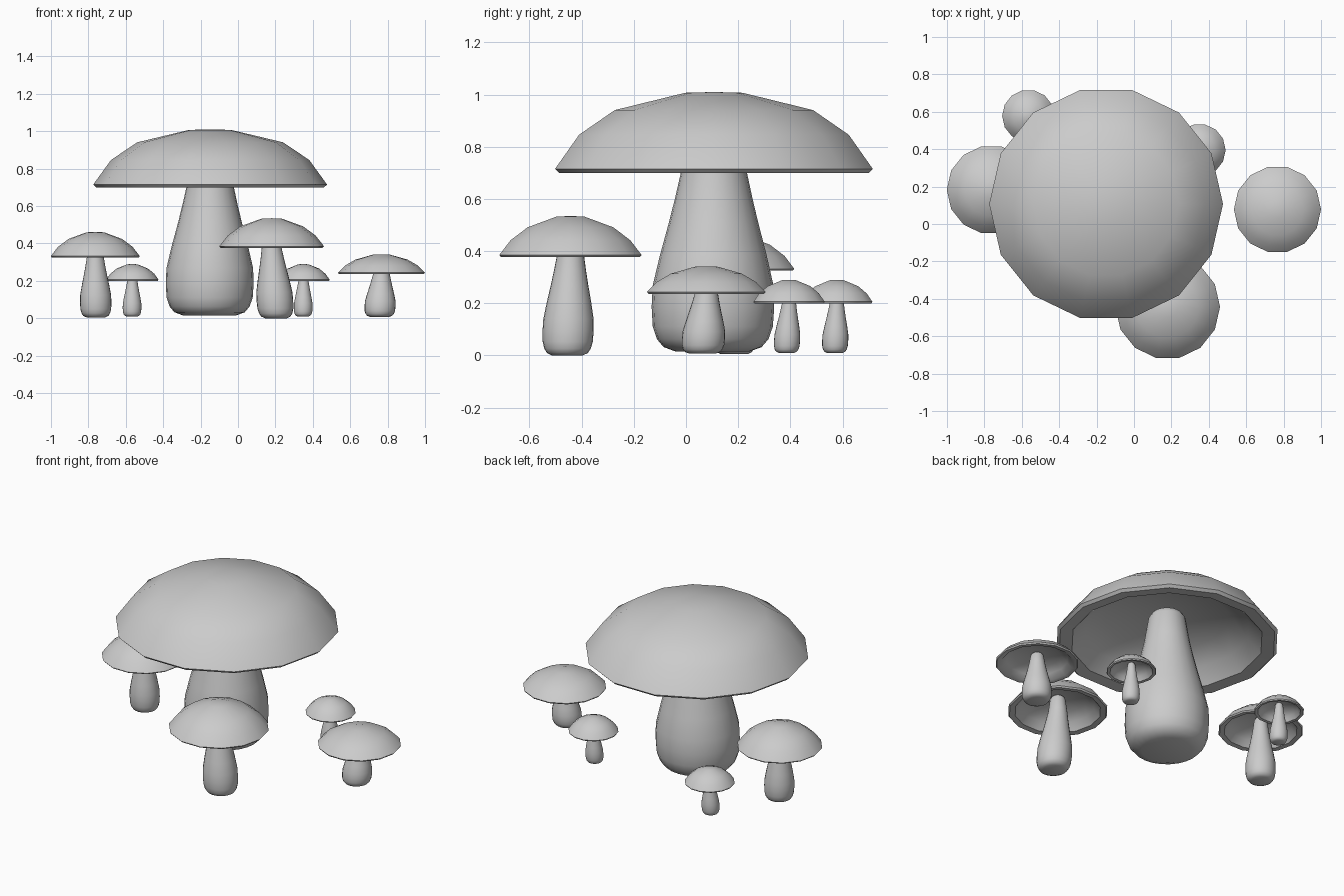
import bpy, bmesh, math

if "Cube" in bpy.data.objects:
    bpy.data.objects.remove(bpy.data.objects["Cube"])

CAP_SIDES, STEM_SIDES = 14, 24

# Cap outlines above the rim: (share of radius, share of dome height)
BIG_DOME = [(1.0, 0.0), (0.848, 0.445), (0.624, 0.765), (0.18, 0.99), (0, 1.0)]
SMALL_DOME = [(1.0, 0.0), (0.84, 0.38), (0.6, 0.71), (0.2, 0.98), (0, 1.0)]
# Hollow underside with a broad lip: (share of radius, share of hollow depth)
HOLLOW = [(0.15, 0.99), (0.55, 0.8), (0.74, 0.46), (0.86, 0.04), (0.975, 0.0)]
# Bulbous stem: (share of largest radius, share of height up to the rim)
STEM = [(0.6, 0.0), (0.8, 0.025), (0.91, 0.07), (0.98, 0.14), (1.0, 0.25), (0.985, 0.37),
        (0.87, 0.54), (0.73, 0.72), (0.63, 0.86), (0.54, 1.0)]


def lathe(name, profile, sides, base, top_offset=(0, 0), angle=40):
    """Spin (radius, z, lean) rings around z; radius 0 makes a pole."""
    bm = bmesh.new()
    rings = []
    for r, z, lean in profile:
        cx = base[0] + top_offset[0] * lean
        cy = base[1] + top_offset[1] * lean
        count = 1 if r == 0 else sides
        rings.append([bm.verts.new((cx + r * math.cos(2 * math.pi * i / sides),
                                    cy + r * math.sin(2 * math.pi * i / sides), z))
                      for i in range(count)])
    for a, b in zip(rings, rings[1:]):
        for i in range(sides):
            j = (i + 1) % sides
            if len(a) == 1:
                bm.faces.new((a[0], b[j], b[i]))
            elif len(b) == 1:
                bm.faces.new((a[i], a[j], b[0]))
            else:
                bm.faces.new((a[i], a[j], b[j], b[i]))
    bmesh.ops.recalc_face_normals(bm, faces=bm.faces)
    mesh = bpy.data.meshes.new(name)
    bm.to_mesh(mesh)
    bm.free()
    obj = bpy.data.objects.new(name, mesh)
    bpy.context.collection.objects.link(obj)
    bpy.ops.object.select_all(action='DESELECT')
    obj.select_set(True)
    bpy.context.view_layer.objects.active = obj
    bpy.ops.object.shade_smooth_by_angle(angle=math.radians(angle))
    return obj


def mushroom(name, cap_xy, cap_r, rim, lip, top, stem_xy, stem_r, foot, dome=SMALL_DOME):
    hollow = 0.63 * (top - rim)
    # Cap: underside first, then lip, then dome
    prof = [(0, rim + hollow, 0)]
    prof += [(r * cap_r, rim + h * hollow, 0) for r, h in HOLLOW]
    prof += [(r * cap_r, rim + lip + h * (top - rim - lip), 0) for r, h in dome]
    lathe(name + "_cap", prof, CAP_SIDES, cap_xy)
    # Stem: leans from the foot to the cap centre, with a rounded end in the hollow
    h = rim - foot
    prof = [(0, foot, 0)]
    prof += [(r * stem_r, foot + t * h, t) for r, t in STEM]
    prof += [(r * stem_r, rim + t * hollow, 1)
             for r, t in ((0.44, 0.75), (0.36, 0.9), (0.22, 1.0), (0, 1.05))]
    lean = (cap_xy[0] - stem_xy[0], cap_xy[1] - stem_xy[1])
    lathe(name + "_stem", prof, STEM_SIDES, stem_xy, lean, 80)


# name, cap centre, cap radius, rim z, lip, top z, stem foot, stem radius, foot z
mushroom("large", (-0.149, 0.107), 0.625, 0.70, 0.015, 1.01,
         (-0.152, 0.102), 0.235, 0.015, BIG_DOME)
mushroom("front", (0.18, -0.443), 0.28, 0.377, 0.008, 0.535, (0.203, -0.455), 0.098, 0.0)
mushroom("left", (-0.763, 0.183), 0.238, 0.325, 0.007, 0.462, (-0.76, 0.185), 0.084, 0.005)
mushroom("right", (0.767, 0.078), 0.233, 0.236, 0.008, 0.342, (0.757, 0.063), 0.083, 0.007)
mushroom("back_left", (-0.565, 0.578), 0.14, 0.20, 0.006, 0.29, (-0.567, 0.57), 0.05, 0.01)
mushroom("back_right", (0.35, 0.395), 0.14, 0.20, 0.006, 0.29, (0.348, 0.385), 0.05, 0.01)
